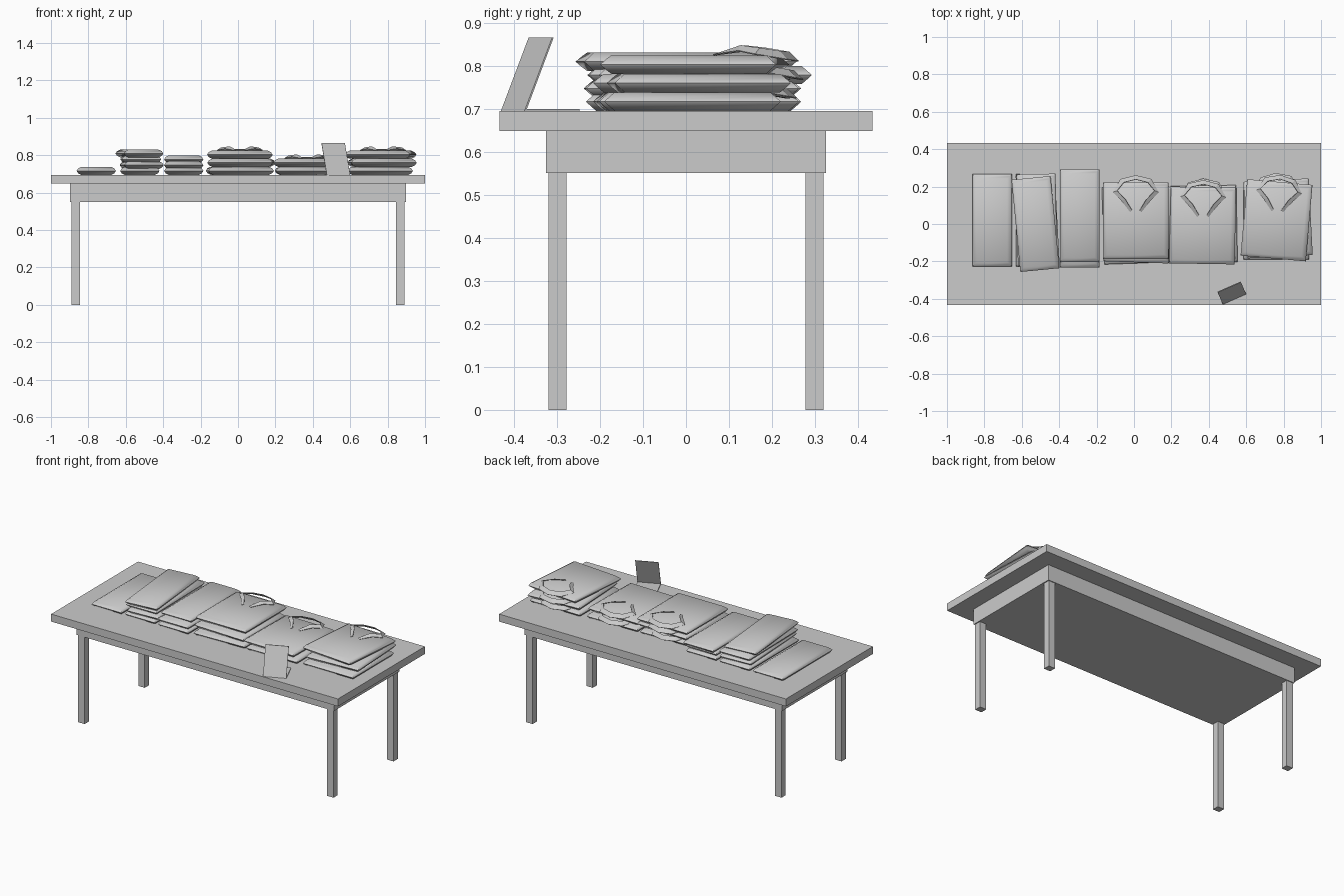
import bpy
import bmesh
from math import radians
from mathutils import Matrix, Vector

cube = bpy.data.objects.get("Cube")
if cube:
    bpy.data.objects.remove(cube, do_unlink=True)

grey = bpy.data.materials.new("plain_grey")
grey.use_nodes = True
grey.diffuse_color = (0.6, 0.6, 0.6, 1)
grey.node_tree.nodes["Principled BSDF"].inputs["Base Color"].default_value = (0.6, 0.6, 0.6, 1)

TOP = 0.695  # table surface height


def finish(name, bm, loc=(0, 0, 0), turn=0, smooth=0):
    bmesh.ops.recalc_face_normals(bm, faces=bm.faces)
    mesh = bpy.data.meshes.new(name)
    bm.to_mesh(mesh)
    bm.free()
    mesh.materials.append(grey)
    obj = bpy.data.objects.new(name, mesh)
    bpy.context.collection.objects.link(obj)
    obj.location = loc
    obj.rotation_euler.z = radians(turn)
    if smooth:
        bpy.ops.object.select_all(action="DESELECT")
        obj.select_set(True)
        bpy.context.view_layer.objects.active = obj
        bpy.ops.object.shade_smooth_by_angle(angle=radians(smooth))
    return obj


def box(name, low, high):
    low, high = Vector(low), Vector(high)
    bm = bmesh.new()
    bmesh.ops.create_cube(bm, size=1, matrix=Matrix.Translation((low + high) / 2)
                          @ Matrix.Diagonal((*(high - low), 1)))
    return finish(name, bm)


def folded_cloth(name, width, length, height, loc, turn):
    """Padded slab: stacked rectangular rings, rounded at the sides, pointed at the ends."""
    bm = bmesh.new()
    rings = []
    for level, inset_x, inset_y in ((0, .025, .024), (.2, .008, .014), (.5, 0, 0),
                                    (.8, .008, .014), (1, .025, .024)):
        x, y = width / 2 - inset_x, length / 2 - inset_y
        rings.append([bm.verts.new((sx * x, sy * y, level * height))
                      for sx, sy in ((-1, -1), (1, -1), (1, 1), (-1, 1))])
    for a, b in zip(rings, rings[1:]):
        for i in range(4):
            j = (i + 1) % 4
            bm.faces.new((a[i], a[j], b[j], b[i]))
    bm.faces.new(rings[0])
    bm.faces.new(rings[-1])
    return finish(name, bm, loc, turn, 50)


def collar(name, loc, turn):
    """Open neck band from one front tip, round the back, to the other tip."""
    inner = [(.020, .055, .004), (.055, .112, .022), (.100, .160, .016),
             (.064, .204, .009), (0, .220, .007)]
    outer = [(.030, .046, .001), (.080, .110, .010), (.122, .152, .002),
             (.082, .222, -.010), (0, .242, -.014)]

    def both_sides(points):
        return points + [(-x, y, z) for x, y, z in reversed(points[:-1])]

    bm = bmesh.new()
    a = [bm.verts.new(p) for p in both_sides(inner)]
    b = [bm.verts.new(p) for p in both_sides(outer)]
    for i in range(len(a) - 1):
        bm.faces.new((a[i], b[i], b[i + 1], a[i + 1]))
    obj = finish(name, bm, loc, turn)
    solid = obj.modifiers.new("thickness", "SOLIDIFY")
    solid.thickness = 0.003
    solid.offset = 0


# Table
box("tabletop", (-1, -.433, .648), (1, .433, TOP))
box("apron", (-.897, -.325, .55), (.897, .325, .648))
for side, sx in (("left", 1), ("right", -1)):
    for end, sy in (("front", -1), ("back", 1)):
        xs, ys = sorted((sx * .845, sx * .89)), sorted((sy * .278, sy * .32))
        box(f"{end}_{side}_leg", (xs[0], ys[0], 0), (xs[1], ys[1], .55))

# Trouser stacks: (x, y, turn) from the bottom up
trouser_stacks = {
    "single_trousers": [(-.758, .02, 0)],
    "turned_trousers": [(-.525, .02, 0), (-.515, .015, 3), (-.52, .02, 1), (-.527, 0, 5.5)],
    "straight_trousers": [(-.29, .015, 0), (-.29, .015, 0), (-.29, .045, 0)],
}
for name, items in trouser_stacks.items():
    for i, (x, y, turn) in enumerate(items):
        folded_cloth(f"{name}_{i + 1}", .21, .495, .042, (x, y, TOP + i * .031), turn)

# Shirt stacks, each shirt with its collar
shirt_stacks = {
    "middle_shirt": [(.01, -.005, 2), (.018, 0, -2), (.01, .018, 0)],
    "short_stack_shirt": [(.375, 0, 1), (.367, -.008, -1)],
    "end_shirt": [(.76, .015, 0), (.77, .03, 3), (.762, .02, -5)],
}
for name, items in shirt_stacks.items():
    for i, (x, y, turn) in enumerate(items):
        base = TOP + i * .043
        folded_cloth(f"{name}_{i + 1}", .35, .41, .043, (x, y, base), turn)
        collar(f"{name}_collar_{i + 1}", (x, y, base + .043), turn)

# Small folded card sign: leaning panel and flat foot
bm = bmesh.new()
profile = [(0, 0), (.07, .17), (.074, .17), (.006, .004), (.14, .004), (.14, 0)]
face = bm.faces.new([bm.verts.new((-.068, y, z)) for y, z in profile])
moved = bmesh.ops.extrude_face_region(bm, geom=[face])["geom"]
bmesh.ops.translate(bm, vec=(.136, 0, 0),
                    verts=[v for v in moved if isinstance(v, bmesh.types.BMVert)])
finish("card_sign", bm, (.5375, -.4025, TOP), 23.7)
